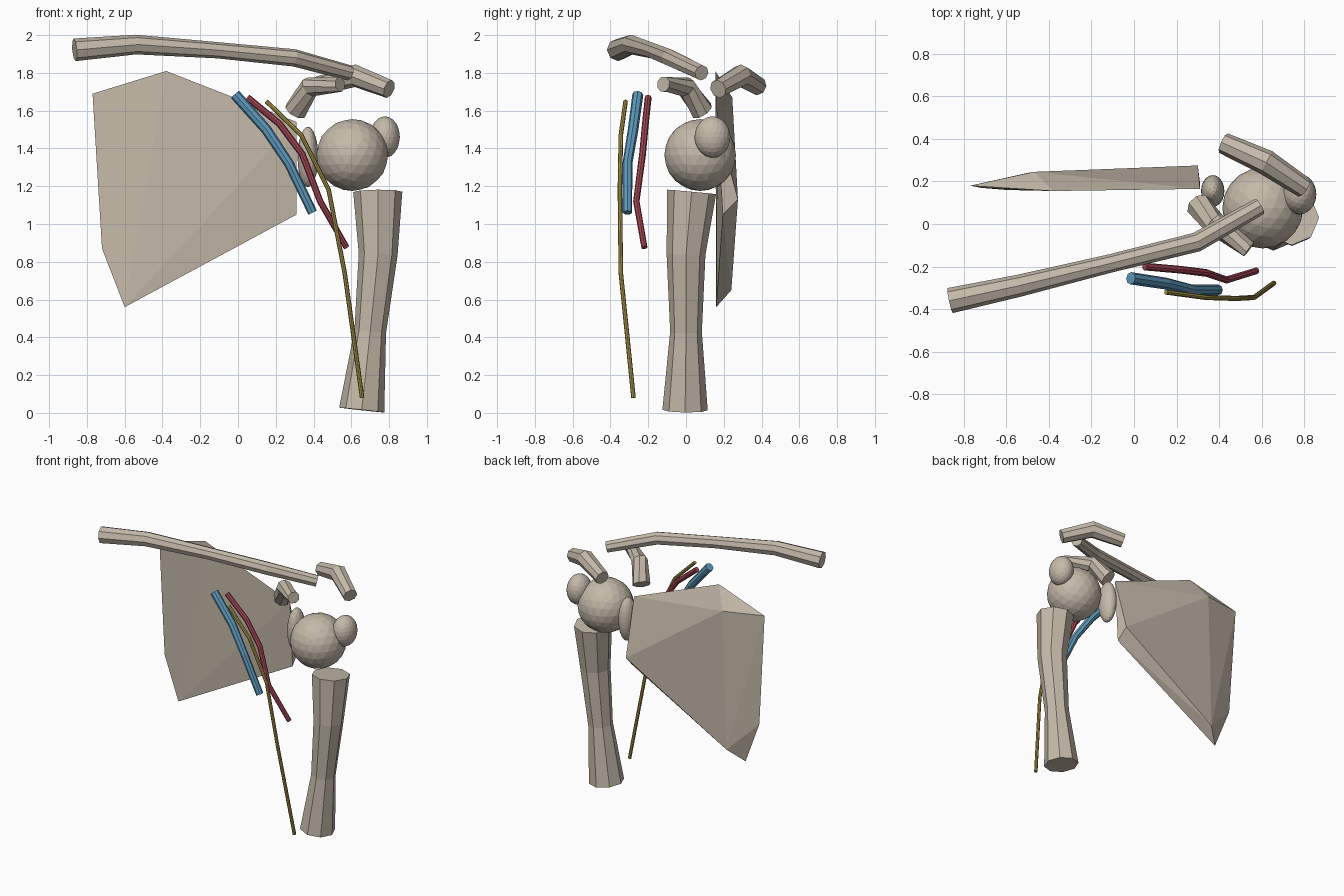
import bpy, bmesh, math
from mathutils import Vector, Matrix

if "Cube" in bpy.data.objects:
    bpy.data.objects.remove(bpy.data.objects["Cube"])


def material(name, rgb):
    m = bpy.data.materials.new(name)
    m.diffuse_color = (*rgb, 1)
    m.use_nodes = True
    m.node_tree.nodes["Principled BSDF"].inputs["Base Color"].default_value = m.diffuse_color
    return m


BONE = material("bone", (0.56, 0.49, 0.40))
BLUE = material("vein_blue", (0.11, 0.32, 0.50))
RED = material("artery_red", (0.36, 0.06, 0.09))
YELLOW = material("nerve_yellow", (0.41, 0.31, 0.07))


def finish(name, bm, mat):
    bmesh.ops.recalc_face_normals(bm, faces=bm.faces)
    me = bpy.data.meshes.new(name)
    bm.to_mesh(me)
    bm.free()
    me.materials.append(mat)
    ob = bpy.data.objects.new(name, me)
    bpy.context.collection.objects.link(ob)
    return ob


def tube(name, points, mat, sides=8, ref=(0, 1, 0)):
    """Capped faceted tube through (x, y, z, radius) points."""
    bm = bmesh.new()
    pos = [Vector(p[:3]) for p in points]
    rings = []
    for i, p in enumerate(points):
        t = Vector()
        if i > 0:
            t += (pos[i] - pos[i - 1]).normalized()
        if i < len(pos) - 1:
            t += (pos[i + 1] - pos[i]).normalized()
        t.normalize()
        u = Vector(ref) - t * t.dot(Vector(ref))
        u.normalize()
        v = t.cross(u)
        angles = [math.tau * k / sides for k in range(sides)]
        rings.append([bm.verts.new(pos[i] + p[3] * (u * math.cos(a) + v * math.sin(a)))
                      for a in angles])
    for a, b in zip(rings, rings[1:]):
        for k in range(sides):
            n = (k + 1) % sides
            bm.faces.new((a[k], a[n], b[n], b[k]))
    bm.faces.new(rings[0])
    bm.faces.new(rings[-1])
    return finish(name, bm, mat)


def ellipsoid(name, centre, radii, mat, detail=3):
    bm = bmesh.new()
    bmesh.ops.create_icosphere(bm, subdivisions=detail, radius=1,
                               matrix=Matrix.Translation(centre) @ Matrix.Diagonal((*radii, 1)))
    return finish(name, bm, mat)


# Collar bone
tube("clavicle", [(-0.865, -0.36, 1.922, 0.06), (-0.54, -0.29, 1.95, 0.052),
                  (-0.11, -0.185, 1.92, 0.043), (0.295, -0.085, 1.88, 0.046),
                  (0.59, 0.083, 1.80, 0.041)], BONE, ref=(0, 0, 1))

# Shoulder blade: thin faceted wedge
bm = bmesh.new()
for co in [(-0.77, 0.18, 1.69), (-0.38, 0.155, 1.81), (0.31, 0.165, 1.54),
           (0.31, 0.195, 1.05), (-0.60, 0.16, 0.56), (-0.72, 0.17, 0.87),
           (-0.47, 0.245, 1.67), (0.30, 0.275, 1.13), (-0.50, 0.24, 0.65)]:
    bm.verts.new(co)
bmesh.ops.convex_hull(bm, input=bm.verts[:])
finish("scapula", bm, BONE)

# Processes of the shoulder blade
tube("acromion", [(0.42, 0.38, 1.73, 0.05), (0.62, 0.29, 1.785, 0.06),
                  (0.80, 0.17, 1.715, 0.05)], BONE, ref=(0, 0, 1))
tube("coracoid", [(0.305, 0.085, 1.60, 0.062), (0.38, 0.0, 1.725, 0.055),
                  (0.54, -0.12, 1.74, 0.042)], BONE, ref=(1, 0, 0.3))

# Shoulder joint
ellipsoid("glenoid", (0.37, 0.155, 1.355), (0.055, 0.075, 0.16), BONE)
ellipsoid("humeral_head", (0.605, 0.075, 1.365), (0.19, 0.19, 0.19), BONE)
ellipsoid("greater_tubercle", (0.777, 0.14, 1.46), (0.08, 0.095, 0.11), BONE)

# Upper arm bone
tube("humerus", [(0.74, 0.03, 1.17, 0.13), (0.742, 0.0, 0.84, 0.103),
                 (0.70, 0.0, 0.43, 0.084), (0.655, -0.005, 0.015, 0.12)], BONE)

# Vessels and nerve
tube("vein", [(-0.015, -0.255, 1.685, 0.029), (0.15, -0.28, 1.50, 0.028),
              (0.27, -0.31, 1.32, 0.026), (0.395, -0.31, 1.06, 0.025)], BLUE)
tube("artery", [(0.05, -0.20, 1.67, 0.018), (0.22, -0.215, 1.53, 0.018),
                (0.34, -0.23, 1.37, 0.018), (0.435, -0.263, 1.12, 0.017),
                (0.575, -0.22, 0.875, 0.016)], RED)
tube("nerve", [(0.15, -0.32, 1.65, 0.012), (0.335, -0.345, 1.47, 0.012),
               (0.48, -0.35, 1.18, 0.012), (0.565, -0.345, 0.74, 0.012),
               (0.657, -0.278, 0.08, 0.012)], YELLOW)
